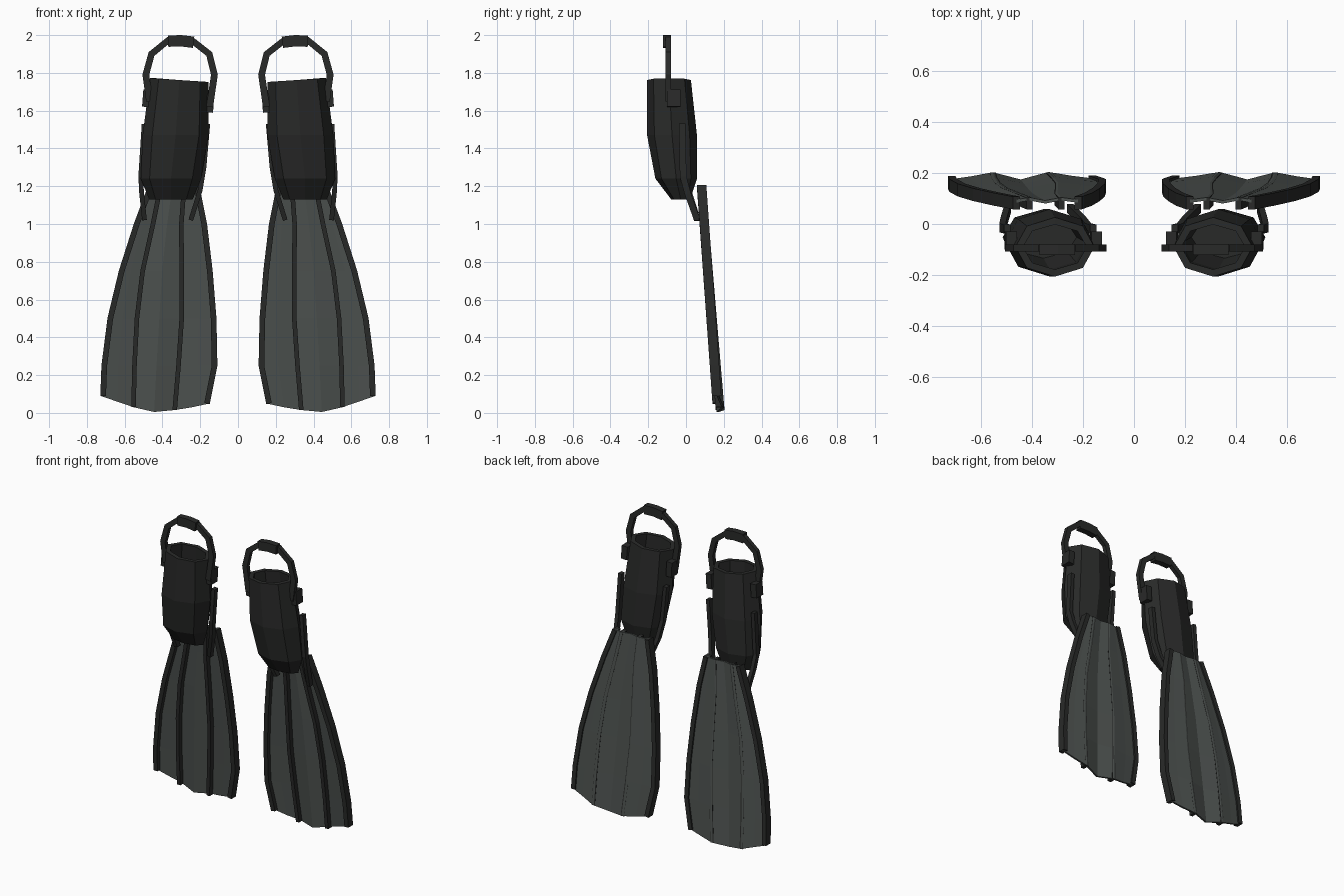
import bpy, bmesh, math
from mathutils import Vector

if "Cube" in bpy.data.objects:
    bpy.data.objects.remove(bpy.data.objects["Cube"])


def material(name, color):
    m = bpy.data.materials.new(name)
    m.diffuse_color = color
    m.use_nodes = True
    m.node_tree.nodes["Principled BSDF"].inputs["Base Color"].default_value = m.diffuse_color
    return m


RUBBER = material("black_rubber", (0.022, 0.023, 0.022, 1))
PLASTIC = material("blade_plastic", (0.075, 0.085, 0.08, 1))


def finish(name, bm, mat):
    """Flat shaded object, mirrored across x = 0 to give the second fin."""
    bmesh.ops.recalc_face_normals(bm, faces=bm.faces[:])
    me = bpy.data.meshes.new(name)
    bm.to_mesh(me)
    bm.free()
    me.materials.append(mat)
    ob = bpy.data.objects.new(name, me)
    bpy.context.collection.objects.link(ob)
    mod = ob.modifiers.new("other_fin", 'MIRROR')
    mod.use_mirror_merge = False
    return ob


def loft(name, rings, mat):
    """Skin closed rings and cap both ends."""
    bm = bmesh.new()
    vs = [[bm.verts.new(p) for p in r] for r in rings]
    n = len(vs[0])
    for a, b in zip(vs, vs[1:]):
        for i in range(n):
            j = (i + 1) % n
            bm.faces.new((a[i], a[j], b[j], b[i]))
    bm.faces.new(vs[0])
    bm.faces.new(vs[-1])
    return finish(name, bm, mat)


def bar(name, pts, w, d, mat=RUBBER):
    """Rectangular bar along a path: w across in the xz plane, d along y."""
    pts = [Vector(p) for p in pts]
    rings = []
    for i, p in enumerate(pts):
        t = pts[min(i + 1, len(pts) - 1)] - pts[max(i - 1, 0)]
        n = Vector((t.z, 0, -t.x)).normalized() * w / 2
        y = Vector((0, d / 2, 0))
        rings.append([p - n - y, p + n - y, p + n + y, p - n + y])
    return loft(name, rings, mat)


# Foot pocket: hollow eight-sided boot, outer wall up then inner wall down
def boot_ring(z, cx, cy, rx, ry, tilt=0.0):
    ring = []
    for k in range(8):
        a = k * math.pi / 4
        c, s = math.cos(a), math.sin(a)
        ring.append((cx + rx * c, cy + ry * s, z + tilt * c))
    return ring


loft("foot_pocket", [
    boot_ring(1.13, .355, -.028, .115, .05),
    boot_ring(1.24, .355, -.052, .16, .11),
    boot_ring(1.47, .33, -.074, .175, .132),
    boot_ring(1.762, .31, -.09, .155, .116, .01),
    boot_ring(1.762, .31, -.09, .125, .088, .01),
    boot_ring(1.47, .33, -.074, .145, .104),
    boot_ring(1.25, .355, -.052, .13, .082),
], RUBBER)

# Blade: rows from heel to tip, each with left edge, two rib lines, right edge
ROWS = [(1.2, .205, .285, .41, .475), (1.0, .165, .30, .45, .55),
        (.75, .135, .298, .505, .63), (.5, .115, .298, .535, .69),
        (.25, .11, .315, .548, .722), (0, .15, .335, .553, .728)]
TIP_Z = [.05, .03, .015, .005, .03, .06, .09]
WAVE = [-.006, .004, .018, -.012, .018, .004, -.006]


def blade_y(z):
    return .085 + (1.2 - z) / 1.2 * .09


def blade_row(row):
    z, l, a, b, r = row
    xs = [l, (l + a) / 2, a, (a + b) / 2, b, (b + r) / 2, r]
    amp = .4 + .6 * (1.2 - z) / 1.2
    zs = TIP_Z if z == 0 else [z] * 7
    return [Vector((x, blade_y(zz) + w * amp, zz))
            for x, zz, w in zip(xs, zs, WAVE)]


rows = [blade_row(r) for r in ROWS]
thick = Vector((0, .012, 0))
loft("blade", [r + [p + thick for p in reversed(r)] for r in rows], PLASTIC)

# Edge rails and the two inner ribs
for name, col, dx, w, d in [("inner_rail", 0, .014, .03, .05),
                            ("outer_rail", 6, -.014, .03, .05),
                            ("inner_rib", 2, 0, .024, .045),
                            ("outer_rib", 4, 0, .024, .045)]:
    dy = 0 if col in (0, 6) else -.012
    bar(name, [r[col] + Vector((dx, dy, 0)) for r in rows], w, d)

# Struts running down the boot sides onto the blade
bar("inner_strut", [(.16, -.02, 1.53), (.18, -.015, 1.3), (.20, .01, 1.18),
                    (.25, .06, 1.02)], .025, .035)
bar("outer_strut", [(.497, -.02, 1.53), (.515, -.015, 1.25), (.51, .01, 1.16),
                    (.495, .06, 1.02)], .025, .035)

# Heel strap loop with grip pad
bar("heel_strap", [(x, -.094, z) for x, z in
                   [(.15, 1.62), (.125, 1.79), (.152, 1.9), (.235, 1.965),
                    (.37, 1.972), (.458, 1.9), (.488, 1.79), (.468, 1.65)]],
    .036, .028)
bar("strap_pad", [(.235, -.1, 1.962), (.30, -.1, 1.97), (.37, -.1, 1.968)],
    .06, .042)

# Buckles on both sides of the boot
bar("inner_buckle", [(.152, -.065, 1.59), (.146, -.065, 1.69)], .04, .07)
bar("outer_buckle", [(.487, -.065, 1.62), (.480, -.065, 1.71)], .042, .07)
